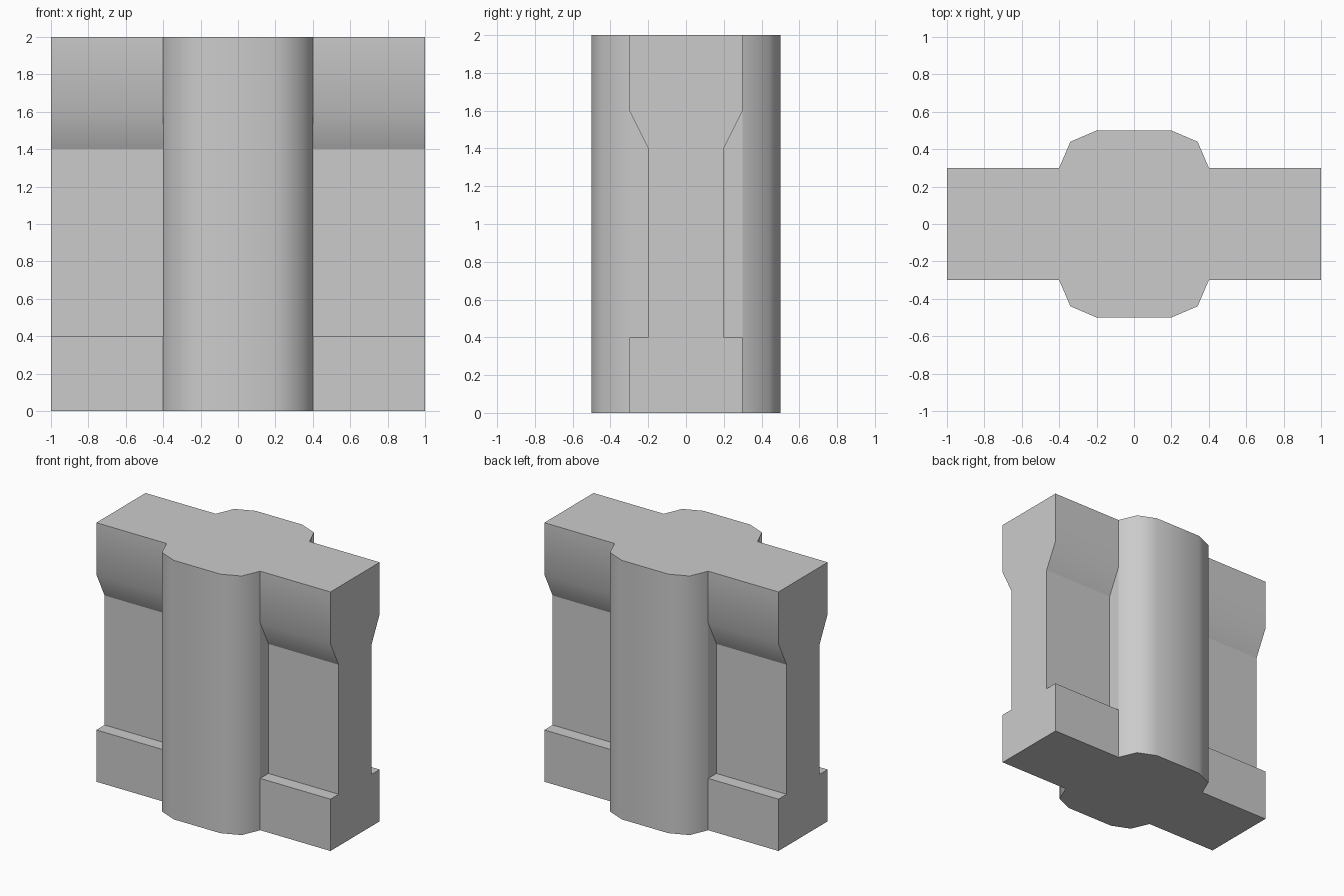
import bpy, bmesh, math
from mathutils import Vector

if "Cube" in bpy.data.objects:
    bpy.data.objects.remove(bpy.data.objects["Cube"])


def extrude_profile(name, points, offset):
    """Make a closed prism from a planar profile."""
    bm = bmesh.new()
    face = bm.faces.new([bm.verts.new(p) for p in points])
    res = bmesh.ops.extrude_face_region(bm, geom=[face], use_keep_orig=True)
    verts = [g for g in res["geom"] if isinstance(g, bmesh.types.BMVert)]
    bmesh.ops.translate(bm, verts=verts, vec=Vector(offset))
    bmesh.ops.recalc_face_normals(bm, faces=bm.faces)
    mesh = bpy.data.meshes.new(name)
    bm.to_mesh(mesh)
    bm.free()
    obj = bpy.data.objects.new(name, mesh)
    bpy.context.collection.objects.link(obj)
    return obj


# wall with plinth and flared cap: half profile (y, z) mirrored across y
half_wall = [(0.3, 0), (0.3, 0.4), (0.2, 0.4), (0.2, 1.4), (0.3, 1.6), (0.3, 2)]
wall_profile = half_wall + [(-y, z) for y, z in reversed(half_wall)]
wall = extrude_profile("wall_with_pillar", [(-1, y, z) for y, z in wall_profile], (2, 0, 0))

# central pillar with chamfered corners: quarter outline (x, y) mirrored twice
quarter = [(0.4, 0.3), (0.34, 0.44), (0.2, 0.5)]
half = quarter + [(-x, y) for x, y in reversed(quarter)]
outline = half + [(-x, -y) for x, y in half]
pillar = extrude_profile("pillar", [(x, y, 0) for x, y in outline], (0, 0, 2))

# join both into one solid
mod = wall.modifiers.new("join_pillar", 'BOOLEAN')
mod.operation = 'UNION'
mod.solver = 'EXACT'
mod.object = pillar
bpy.context.view_layer.objects.active = wall
wall.select_set(True)
pillar.select_set(False)
bpy.ops.object.modifier_apply(modifier=mod.name)
bpy.data.objects.remove(pillar)

# soft shading on pillar chamfers and cap flare, crisp at the flare's foot and pillar sides
bpy.ops.object.shade_smooth_by_angle(angle=math.radians(50))
bm = bmesh.new()
bm.from_mesh(wall.data)
for e in bm.edges:
    a, b = (v.co for v in e.verts)
    flare_foot = abs(a.z - 1.4) < 0.01 and abs(b.z - 1.4) < 0.01
    pillar_side = all(abs(abs(p.x) - 0.4) < 0.01 for p in (a, b))
    if flare_foot or pillar_side:
        e.smooth = False
bm.to_mesh(wall.data)
bm.free()
